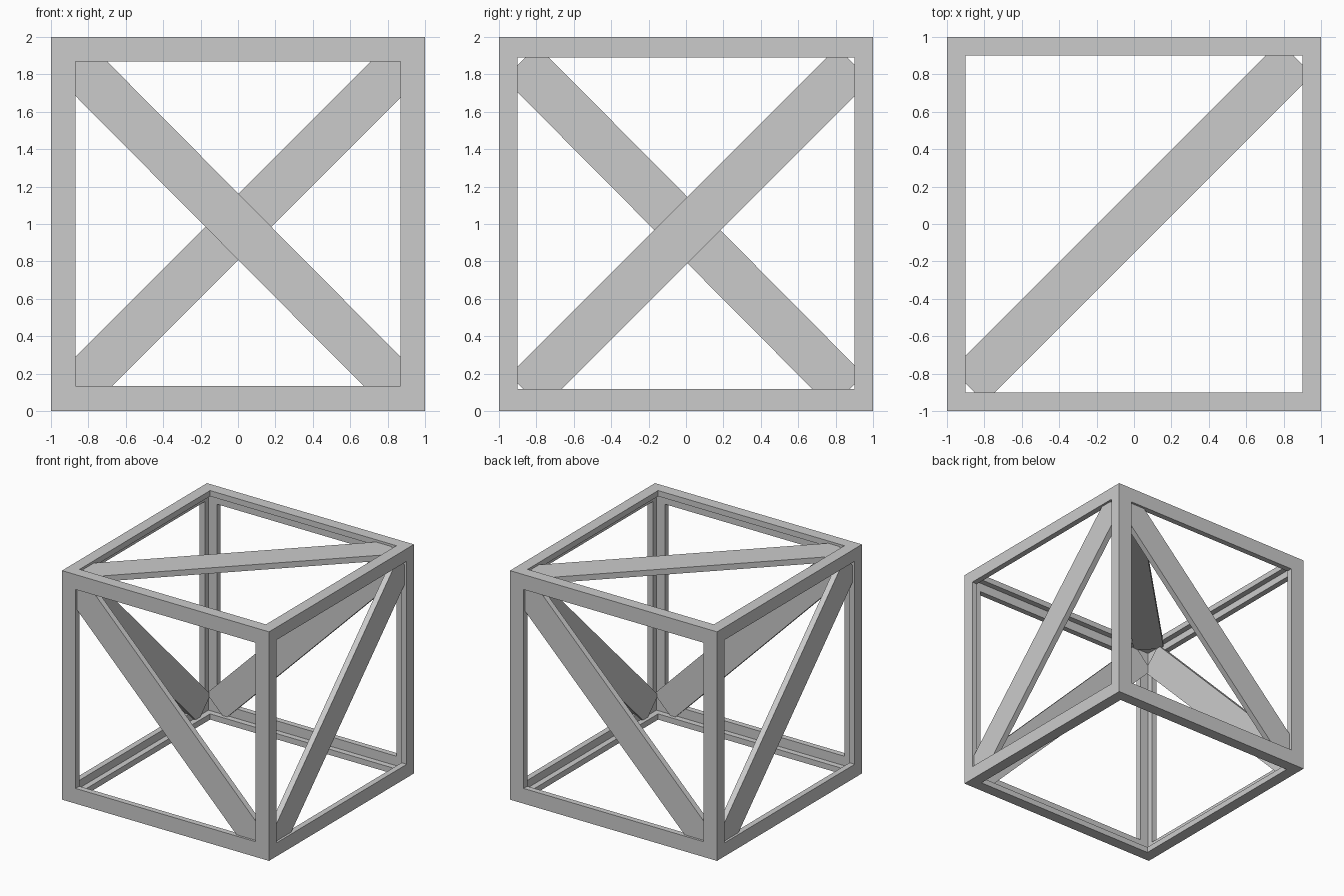
import bpy, bmesh, math

if "Cube" in bpy.data.objects:
    bpy.data.objects.remove(bpy.data.objects["Cube"])

T = 0.05                      # frame plate thickness
BRACE_W, BRACE_D = 0.25, 0.05 # brace width and depth
RECESS = 0.02                 # brace set back from the outer face
HALF = 1.24                   # half brace length

# (u, v, depth inward) -> xyz for each side of the cube
SIDES = {
    "front":  lambda u, v, w: (u, -1 + w, v),
    "back":   lambda u, v, w: (u, 1 - w, v),
    "right":  lambda u, v, w: (1 - w, u, v),
    "left":   lambda u, v, w: (-1 + w, u, v),
    "top":    lambda u, v, w: (u, v, 2 - w),
    "bottom": lambda u, v, w: (u, v, w),
}


def finish(name, bm):
    bmesh.ops.recalc_face_normals(bm, faces=bm.faces)
    mesh = bpy.data.meshes.new(name)
    bm.to_mesh(mesh)
    bm.free()
    bpy.context.collection.objects.link(bpy.data.objects.new(name, mesh))


def rect(u, v0, v1):
    return [(-u, v0), (u, v0), (u, v1), (-u, v1)]


def frame(side, outer, inner):
    """Flat rectangular ring lying on one side of the cube."""
    bm = bmesh.new()
    loops = [[bm.verts.new(SIDES[side](u, v, w)) for u, v in pts]
             for pts, w in ((outer, 0), (inner, 0), (inner, T), (outer, T))]
    for k in range(4):
        a, b = loops[k], loops[(k + 1) % 4]
        for i in range(4):
            j = (i + 1) % 4
            bm.faces.new((a[i], a[j], b[j], b[i]))
    finish(side + "_frame", bm)


def brace(side, cu, cv, angle):
    """Diagonal plank, set slightly behind the outer face."""
    c, s = math.cos(math.radians(angle)), math.sin(math.radians(angle))
    bm = bmesh.new()
    bmesh.ops.create_cube(bm, size=1)
    for vert in bm.verts:
        a, b = vert.co.x * 2 * HALF, vert.co.y * BRACE_W
        w = RECESS + (vert.co.z + 0.5) * BRACE_D
        vert.co = SIDES[side](cu + a * c - b * s, cv + a * s + b * c, w)
    finish(side + "_brace", bm)


# Face frames
for side in ("top", "bottom"):
    frame(side, rect(1, -1, 1), rect(0.9, -0.9, 0.9))
for side in ("front", "back"):
    frame(side, rect(1, T, 2 - T), rect(0.868, 0.133, 1.87))
for side in ("right", "left"):
    frame(side, rect(1 - T, T, 2 - T), rect(0.9, 0.118, 1.89))

# Diagonal braces on every side but the bottom
brace("front", -0.005, 0.992, -45.2)
brace("back", 0.01, 0.992, 45)
brace("right", 0.02, 0.98, 45)
brace("left", -0.01, 0.985, -45.2)
brace("top", -0.01, 0.01, 45)
